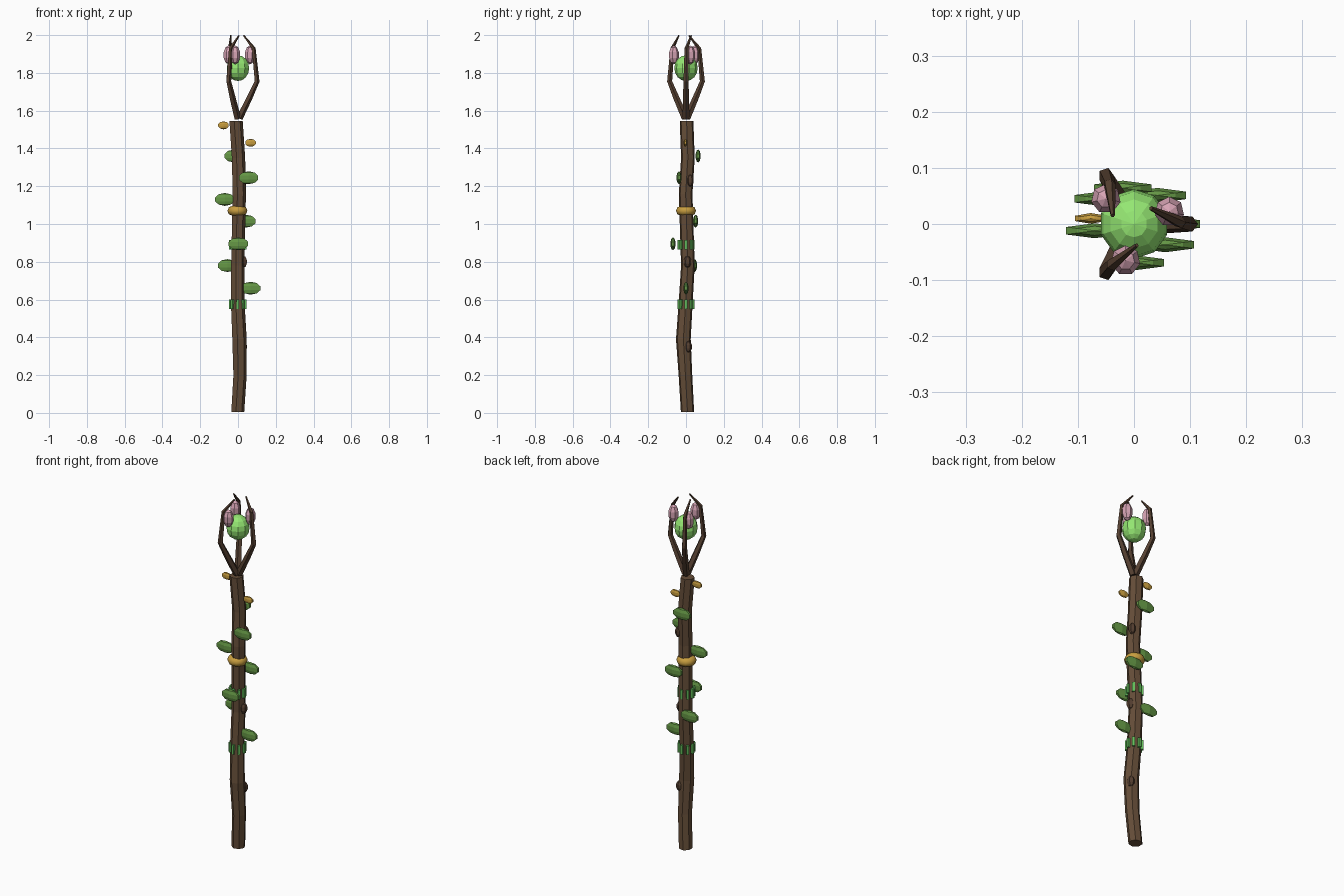
import bpy, bmesh, math
from mathutils import Vector, Matrix

if "Cube" in bpy.data.objects:
    bpy.data.objects.remove(bpy.data.objects["Cube"])


def material(name, rgb):
    m = bpy.data.materials.new(name)
    m.diffuse_color = (*rgb, 1)
    m.use_nodes = True
    m.node_tree.nodes["Principled BSDF"].inputs["Base Color"].default_value = m.diffuse_color
    return m


BARK = material("bark", (0.13, 0.075, 0.04))
DARK_BARK = material("dark_bark", (0.09, 0.05, 0.03))
LEAF = material("leaf", (0.13, 0.31, 0.06))
GLOW = material("glow", (0.30, 0.80, 0.17))
RUNE = material("rune", (0.12, 0.50, 0.10))
PINK = material("pink", (0.68, 0.37, 0.46))
GOLD = material("gold", (0.58, 0.34, 0.05))


def finish(name, bm, mat):
    bmesh.ops.recalc_face_normals(bm, faces=bm.faces)
    me = bpy.data.meshes.new(name)
    bm.to_mesh(me)
    bm.free()
    me.materials.append(mat)
    ob = bpy.data.objects.new(name, me)
    bpy.context.collection.objects.link(ob)
    return ob


def tube(name, pts, radii, sides, mat, flat_rings=False):
    """Faceted tapered tube along a polyline."""
    bm = bmesh.new()
    pts = [Vector(p) for p in pts]
    rings = []
    for i, (p, r) in enumerate(zip(pts, radii)):
        d = (pts[min(i + 1, len(pts) - 1)] - pts[max(i - 1, 0)]).normalized()
        if flat_rings:
            d = Vector((0, 0, 1))
        rot = Vector((0, 0, 1)).rotation_difference(d)
        rings.append([bm.verts.new(p + rot @ Vector((r * math.cos(a), r * math.sin(a), 0)))
                      for a in (math.tau * k / sides for k in range(sides))])
    for a, b in zip(rings, rings[1:]):
        for k in range(sides):
            n = (k + 1) % sides
            bm.faces.new((a[k], a[n], b[n], b[k]))
    bm.faces.new(rings[0])
    bm.faces.new(rings[-1])
    return finish(name, bm, mat)


def ball(name, loc, size, segs, rings, mat):
    """Low-poly sphere with per-axis radii."""
    bm = bmesh.new()
    bmesh.ops.create_uvsphere(bm, u_segments=segs, v_segments=rings, radius=1,
                              matrix=Matrix.Translation(loc) @ Matrix.Diagonal((*size, 1)))
    return finish(name, bm, mat)


# Crooked wooden shaft
shaft = [(-0.003, 0.008, 0.005), (0.009, -0.003, 0.2), (0.006, -0.014, 0.39),
         (-0.003, -0.002, 0.58), (-0.003, 0.010, 0.78), (0.001, 0.004, 0.97),
         (0.005, -0.002, 1.16), (0.001, 0.010, 1.35), (-0.012, 0.003, 1.545)]
tube("shaft", shaft, [0.036, 0.037, 0.04, 0.038, 0.037, 0.037, 0.037, 0.037, 0.037],
     7, BARK, True)

# Bark knots on the shaft
for i, p in enumerate([(0.03, 0.012, 0.35), (0.03, 0.008, 0.80), (0.03, 0.022, 1.23)]):
    ball(f"knot_{i}", p, (0.02, 0.02, 0.032), 6, 5, DARK_BARK)

# Three claw prongs, each with a tip that twists inward
tips = [(0.03, 0.028), (-0.038, 0.015), (0.005, -0.038)]
for i, tip in enumerate(tips):
    c, s = math.cos(math.tau * i / 3), math.sin(math.tau * i / 3)
    upper = Vector((c * 0.088, s * 0.088)).lerp(Vector(tip), 0.1)
    tube(f"prong_{i}", [(c * 0.006, s * 0.006, 1.56), (c * 0.058, s * 0.058, 1.665),
                        (c * 0.1, s * 0.1, 1.755), (upper.x, upper.y, 1.93),
                        (*tip, 1.998)],
         [0.019, 0.017, 0.014, 0.011, 0.004], 5, DARK_BARK)

# Glowing orb and flower buds
ball("orb", (0, 0, 1.825), (0.062, 0.062, 0.068), 10, 8, GLOW)
for i, (x, y) in enumerate([(0.063, 0.022), (-0.05, 0.045), (-0.015, -0.065)]):
    ball(f"bud_{i}", (x, y, 1.895), (0.028, 0.028, 0.05), 7, 5, PINK)

# Leaves spiralling up the shaft
leaves = [(0.067, 0, 0.66), (-0.055, 0.045, 0.78), (0.002, -0.069, 0.895),
          (0.042, 0.051, 1.015), (-0.07, -0.012, 1.13), (0.056, -0.037, 1.245),
          (-0.02, 0.064, 1.36)]
for i, p in enumerate(leaves):
    ball(f"leaf_{i}", p, (0.062, 0.014, 0.034), 6, 5, LEAF)

# Small golden leaves near the top
for i, p in enumerate([(0.067, -0.003, 1.43), (-0.077, 0.01, 1.522)]):
    ball(f"gold_leaf_{i}", p, (0.034, 0.01, 0.021), 6, 5, GOLD)

# Golden ring round the middle
bpy.ops.mesh.primitive_torus_add(location=(-0.003, 0, 1.07), major_radius=0.027,
                                 minor_radius=0.026, major_segments=12, minor_segments=8)
ring = bpy.context.object
ring.name = "gold_ring"
ring.data.materials.append(GOLD)
bpy.ops.object.shade_smooth_by_angle(angle=math.radians(50))

# Two bands of glowing marks
for j, z in enumerate([0.575, 0.89]):
    bm = bmesh.new()
    for k in range(8):
        m = (Matrix.Translation((-0.002, 0, z)) @ Matrix.Rotation(math.tau * k / 8, 4, 'Z')
             @ Matrix.Translation((0.039, 0, 0)) @ Matrix.Diagonal((0.014, 0.014, 0.052, 1)))
        bmesh.ops.create_cube(bm, size=1, matrix=m)
    finish(f"mark_band_{j}", bm, RUNE)
